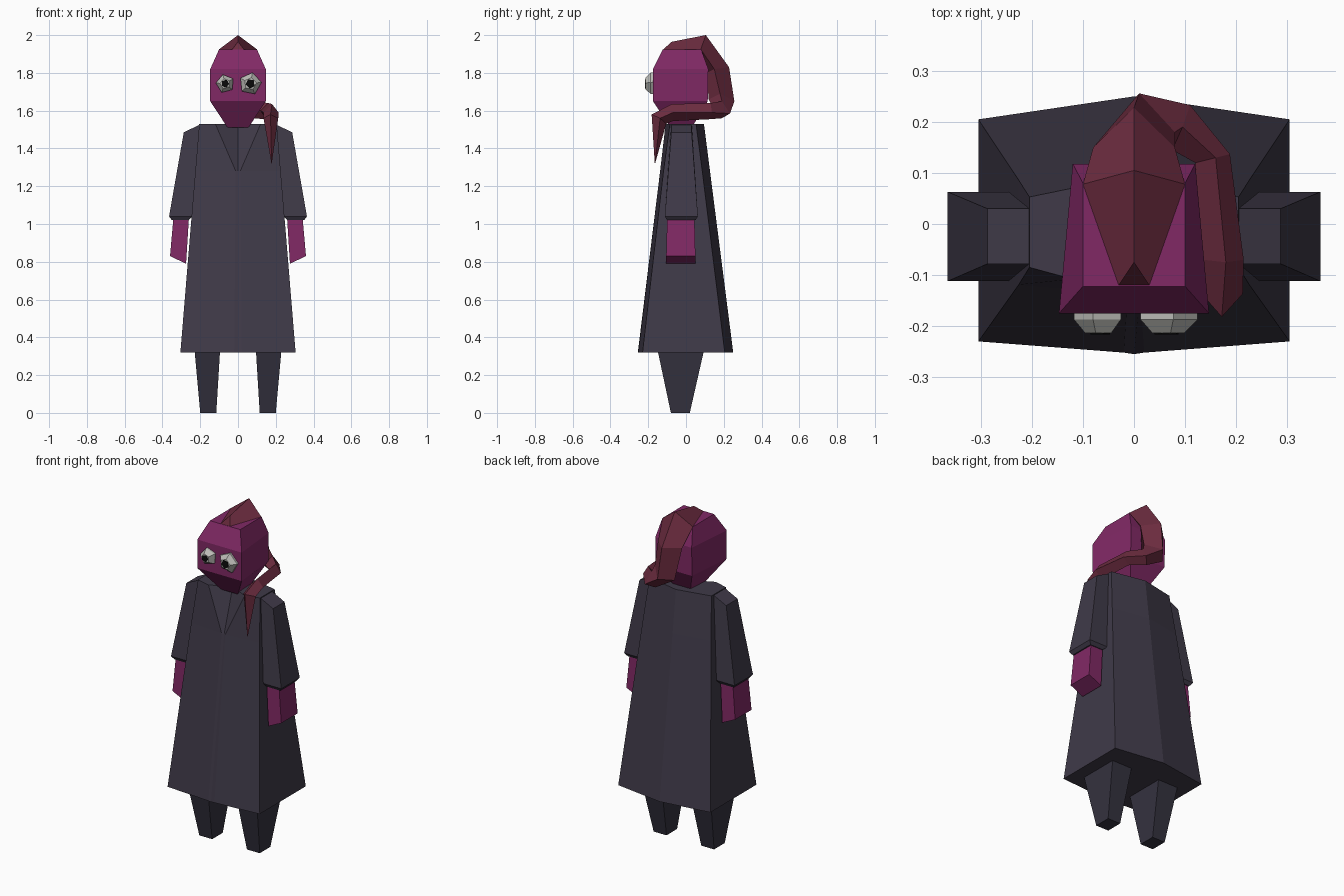
import bpy, bmesh, math

if "Cube" in bpy.data.objects:
    bpy.data.objects.remove(bpy.data.objects["Cube"])


def material(name, rgb):
    m = bpy.data.materials.new(name)
    m.diffuse_color = (*rgb, 1)
    m.use_nodes = True
    m.node_tree.nodes["Principled BSDF"].inputs["Base Color"].default_value = m.diffuse_color
    return m


SKIN = material("skin_purple", (0.22, 0.022, 0.13))
COAT = material("coat_dark", (0.05, 0.042, 0.065))
LEG = material("trouser_dark", (0.035, 0.032, 0.05))
TAIL = material("tail_red", (0.15, 0.025, 0.05))
EYE = material("eye_grey", (0.5, 0.5, 0.47))
BLACK = material("pupil_black", (0.003, 0.003, 0.003))


def loft(name, rings, mat, tip=None):
    """Skin a list of equal-length point rings, capped at both ends or ended in a tip."""
    bm = bmesh.new()
    vs = [[bm.verts.new(p) for p in r] for r in rings]
    n = len(rings[0])
    for a, b in zip(vs, vs[1:]):
        for i in range(n):
            j = (i + 1) % n
            bm.faces.new((a[i], a[j], b[j], b[i]))
    bm.faces.new(vs[0][::-1])
    if tip:
        t = bm.verts.new(tip)
        for i in range(n):
            bm.faces.new((vs[-1][i], vs[-1][(i + 1) % n], t))
    else:
        bm.faces.new(vs[-1])
    bmesh.ops.recalc_face_normals(bm, faces=bm.faces[:])
    me = bpy.data.meshes.new(name)
    bm.to_mesh(me)
    bm.free()
    ob = bpy.data.objects.new(name, me)
    bpy.context.collection.objects.link(ob)
    me.materials.append(mat)
    return ob


def box_ring(s, x0, x1, y0, y1, z0, z1=None):
    """Rectangle, tilted from z0 at x0 to z1 at x1; s mirrors it in x."""
    z1 = z0 if z1 is None else z1
    return [(s * x0, y0, z0), (s * x1, y0, z1), (s * x1, y1, z1), (s * x0, y1, z0)]


def trapezoid(front, back, y0, y1, z):
    return [(-front, y0, z), (front, y0, z), (back, y1, z), (-back, y1, z)]


def mirrored(half, z):
    """Half outline from front centre to back centre, mirrored in x."""
    pts = half + [(-x, y) for x, y in half[-2:0:-1]]
    return [(x, y, z) for x, y in pts]


# Long flared coat with a V dent at the collar
loft("coat", [
    mirrored([(0, -0.255), (0.02, -0.252), (0.305, -0.23), (0.305, 0.205), (0, 0.25)], 0.32),
    mirrored([(0, -0.13), (0.012, -0.137), (0.226, -0.119), (0.226, 0.086), (0, 0.127)], 1.28),
    mirrored([(0, -0.05), (0.12, -0.108), (0.205, -0.085), (0.205, 0.053), (0, 0.095)], 1.53),
], COAT)

for s, side in ((-1, "left"), (1, "right")):
    # Tapered leg
    loft(side + "_leg", [box_ring(s, 0.115, 0.2, -0.08, 0.02, 0),
                         box_ring(s, 0.095, 0.23, -0.15, 0.095, 0.33)], LEG)
    # Sleeve with turned-in cuff
    loft(side + "_sleeve", [box_ring(s, 0.262, 0.35, -0.1, 0.05, 1.02),
                            box_ring(s, 0.24, 0.365, -0.112, 0.063, 1.04),
                            box_ring(s, 0.195, 0.287, -0.078, 0.03, 1.53, 1.485)], COAT)
    # Mitten-like hand
    loft(side + "_hand", [box_ring(s, 0.275, 0.36, -0.105, 0.05, 0.79, 0.83),
                          box_ring(s, 0.26, 0.342, -0.1, 0.045, 1.03)], SKIN)

# Faceted head tapering down to the neck
loft("head", [
    trapezoid(0.055, 0.05, -0.08, 0.03, 1.51),
    trapezoid(0.147, 0.12, -0.175, 0.115, 1.65),
    trapezoid(0.147, 0.12, -0.175, 0.118, 1.82),
    trapezoid(0.1, 0.1, -0.122, 0.08, 1.925),
], SKIN)


def disc(cx, cz, r, y, turn=0.0, n=5):
    return [(cx + r * math.sin(turn + i * math.tau / n), y,
             cz + r * math.cos(turn + i * math.tau / n)) for i in range(n)]


# Bulging five-sided eyes with pupils
for side, cx, r, turn in (("left", -0.068, 0.05, -0.25), ("right", 0.065, 0.06, 0.2)):
    loft(side + "_eye", [disc(cx, 1.743, r, -0.165, turn), disc(cx, 1.743, r, -0.187, turn),
                         disc(cx, 1.743, r * 0.55, -0.214, turn)], EYE)
    loft(side + "_pupil", [disc(cx, 1.743, r * 0.45, -0.2, turn + 0.6),
                           disc(cx, 1.743, r * 0.42, -0.217, turn + 0.6)], BLACK)

# Head tail: over the crown, down the back, round the shoulder to a hanging point
# each ring: outer ridge, right/top, inner, left/bottom
loft("head_tail", [
    [(0, -0.075, 1.965), (0.03, -0.12, 1.925), (0, -0.1, 1.9), (-0.03, -0.12, 1.925)],
    [(0, 0.105, 2.0), (0.1, 0.078, 1.925), (0, 0.06, 1.9), (-0.1, 0.078, 1.925)],
    [(0, 0.228, 1.83), (0.08, 0.15, 1.82), (0, 0.11, 1.8), (-0.08, 0.15, 1.82)],
    [(0.01, 0.256, 1.65), (0.08, 0.18, 1.69), (0.045, 0.12, 1.66), (-0.05, 0.18, 1.63)],
    [(0.11, 0.233, 1.585), (0.095, 0.19, 1.65), (0.075, 0.145, 1.61), (0.07, 0.19, 1.56)],
    [(0.188, 0.137, 1.59), (0.16, 0.13, 1.64), (0.12, 0.12, 1.6), (0.15, 0.13, 1.555)],
    [(0.215, -0.07, 1.59), (0.18, -0.075, 1.635), (0.135, -0.07, 1.59), (0.17, -0.07, 1.545)],
    [(0.213, -0.137, 1.56), (0.172, -0.182, 1.58), (0.135, -0.14, 1.56), (0.17, -0.105, 1.53)],
], TAIL, tip=(0.178, -0.165, 1.315))
